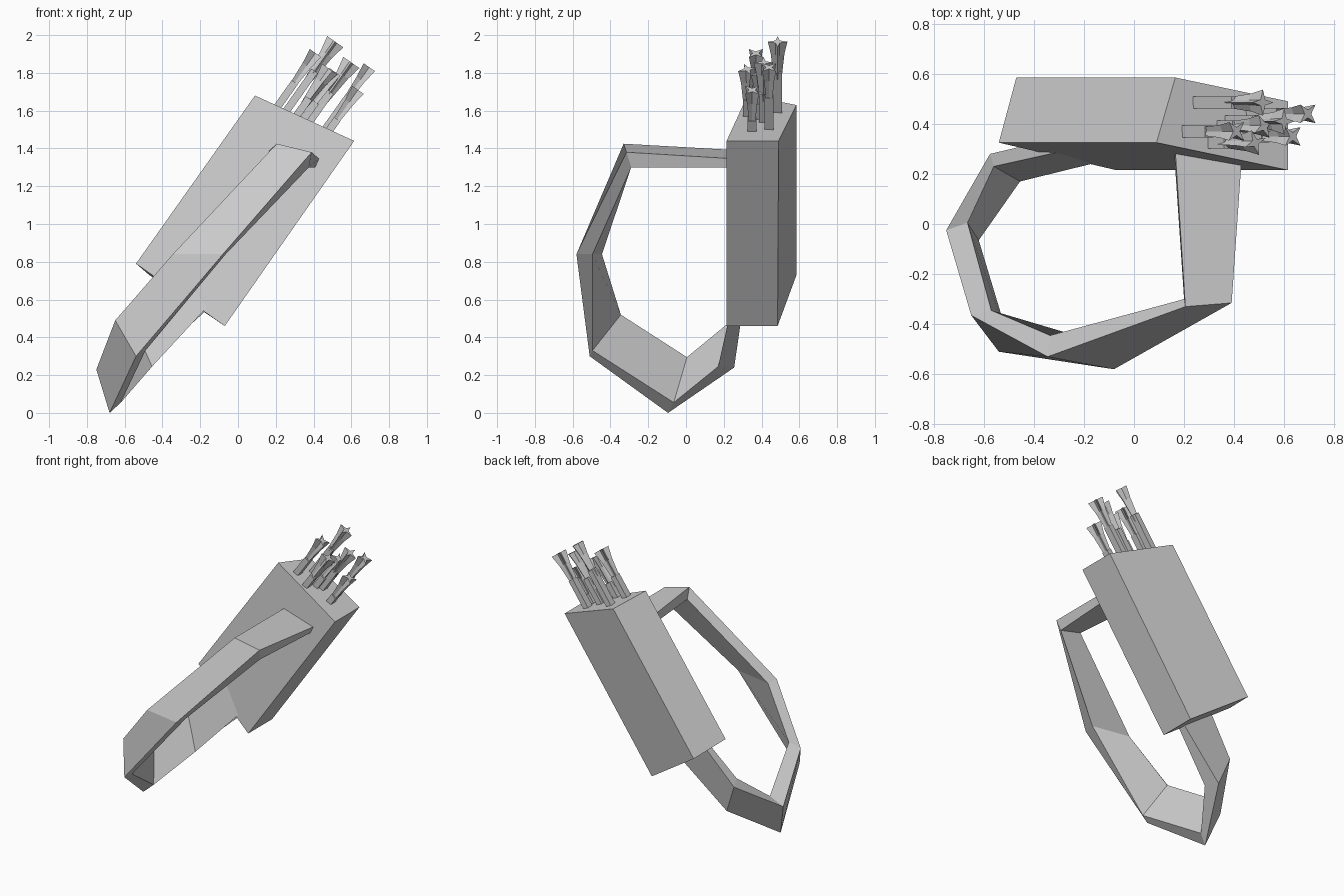
import bpy, bmesh, math
from mathutils import Vector


def loft(name, rings):
    """Skin a list of equal-sized point rings and cap both ends."""
    bm = bmesh.new()
    vs = [[bm.verts.new(p) for p in r] for r in rings]
    n = len(rings[0])
    for a, b in zip(vs, vs[1:]):
        for i in range(n):
            j = (i + 1) % n
            bm.faces.new((a[i], a[j], b[j], b[i]))
    bm.faces.new(vs[0])
    bm.faces.new(vs[-1])
    bmesh.ops.recalc_face_normals(bm, faces=bm.faces)
    me = bpy.data.meshes.new(name)
    bm.to_mesh(me)
    bm.free()
    ob = bpy.data.objects.new(name, me)
    bpy.context.collection.objects.link(ob)
    return ob


# Slanted quiver box
loft("quiver_box", [
    [(-.54, .325, .79), (-.07, .215, .46), (-.07, .485, .46), (-.47, .585, .73)],
    [(.09, .325, 1.68), (.615, .215, 1.44), (.615, .49, 1.44), (.165, .585, 1.63)],
])

# Shoulder strap: outer left, outer right, inner right, inner left at each bend
loft("shoulder_strap", [
    [(.165, .29, 1.39), (.43, .26, 1.345), (.41, .26, 1.30), (.16, .29, 1.34)],
    [(.205, -.33, 1.425), (.39, -.315, 1.38), (.375, -.29, 1.30), (.20, -.30, 1.35)],
    [(-.345, -.53, .84), (-.08, -.58, .84), (-.065, -.495, .84), (-.335, -.445, .84)],
    [(-.65, -.365, .49), (-.54, -.51, .30), (-.49, -.495, .33), (-.57, -.345, .52)],
    [(-.75, -.025, .23), (-.68, -.095, 0), (-.62, -.065, .055), (-.665, .005, .295)],
    [(-.575, .28, .44), (-.50, .255, .24), (-.455, .17, .245), (-.56, .23, .48)],
    [(-.32, .34, .76), (-.16, .30, .55), (-.15, .245, .575), (-.29, .29, .78)],
])

# Arrows: square shaft plus flared four-point fletching, parallel to the box
d = Vector((.58, 0, .82)).normalized()
u = Vector((d.z, 0, -d.x))
w = Vector((0, 1, 0))


def star(c, outer, inner, turn):
    pts = []
    for k in range(8):
        a = turn + k * math.pi / 4
        r = inner if k % 2 else outer
        pts.append(c + (u * math.cos(a) + w * math.sin(a)) * r)
    return pts


tips = [(.515, .485, 1.965, 0), (.695, .44, 1.83, 45), (.635, .35, 1.71, 45),
        (.485, .325, 1.82, 20), (.41, .37, 1.905, 45), (.60, .41, 1.855, 0),
        (.52, .39, 1.80, 30)]
for x, y, z, deg in tips:
    tip = Vector((x, y, z))
    t = math.radians(deg)
    shaft = [[tip - d * s + u * a * .02 + w * b * .024
              for a, b in ((-1, -1), (1, -1), (1, 1), (-1, 1))] for s in (.56, .19)]
    loft("arrow_shaft", shaft)
    loft("arrow_fletching", [star(tip - d * .25, .02, .014, t),
                             star(tip - d * .08, .036, .014, t),
                             star(tip, .052, .016, t)])
